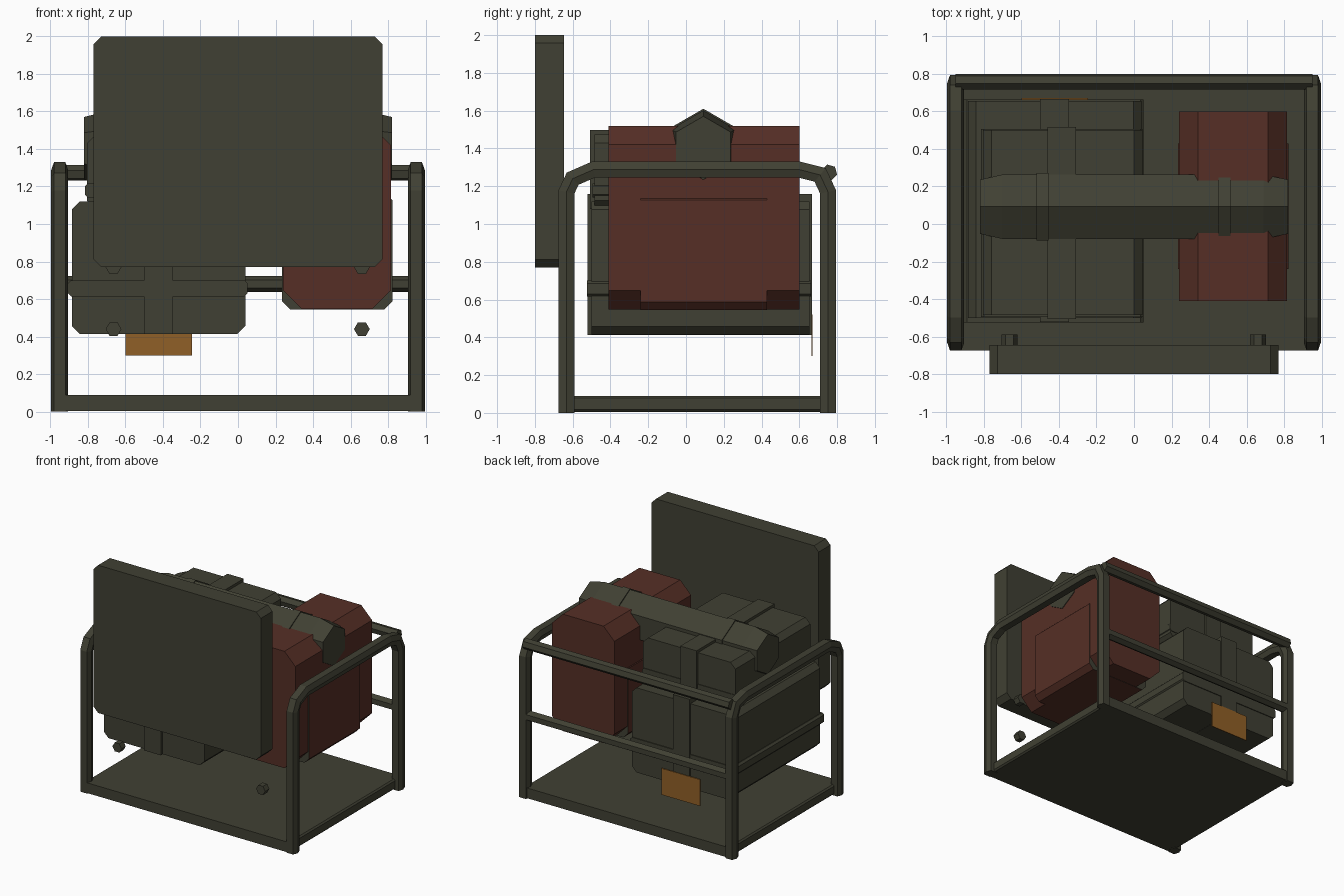
import bpy, bmesh, math
from mathutils import Vector

if "Cube" in bpy.data.objects:
    bpy.data.objects.remove(bpy.data.objects["Cube"])


def material(name, rgb):
    m = bpy.data.materials.new(name)
    m.diffuse_color = (*rgb, 1)
    m.use_nodes = True
    m.node_tree.nodes["Principled BSDF"].inputs["Base Color"].default_value = m.diffuse_color
    return m


GREEN = material("olive_drab", (0.051, 0.051, 0.033))
RED = material("rust_red", (0.092, 0.028, 0.019))
GOLD = material("brass", (0.28, 0.115, 0.02))


def skin(name, rings, mats):
    """Join equal-sized rings of points into a capped solid."""
    bm = bmesh.new()
    vs = [[bm.verts.new(p) for p in r] for r in rings]
    n = len(vs[0])
    for a, b in zip(vs, vs[1:]):
        for i in range(n):
            bm.faces.new((a[i], a[(i + 1) % n], b[(i + 1) % n], b[i]))
    bm.faces.new(vs[0][::-1])
    bm.faces.new(vs[-1])
    bmesh.ops.recalc_face_normals(bm, faces=bm.faces)
    me = bpy.data.meshes.new(name)
    bm.to_mesh(me)
    bm.free()
    for m in mats:
        me.materials.append(m)
    ob = bpy.data.objects.new(name, me)
    bpy.context.collection.objects.link(ob)
    return ob


def block(name, x, y, z, c=0.0, mats=(GREEN,)):
    """Box whose xz outline has corners cut by c, extruded along y."""
    (x0, x1), (z0, z1) = x, z
    if c:
        pts = [(x0 + c, z0), (x1 - c, z0), (x1, z0 + c), (x1, z1 - c),
               (x1 - c, z1), (x0 + c, z1), (x0, z1 - c), (x0, z0 + c)]
    else:
        pts = [(x0, z0), (x1, z0), (x1, z1), (x0, z1)]
    return skin(name, [[(px, py, pz) for px, pz in pts] for py in y], mats)


def hex_x(name, stations, cy, cz, turn=0.0):
    """Hexagonal bar along x from (x, radius) stations."""
    rings = []
    for x, r in stations:
        angles = [turn + math.pi / 6 + i * math.pi / 3 for i in range(6)]
        rings.append([(x, cy + r * math.cos(a), cz + r * math.sin(a)) for a in angles])
    return skin(name, rings, [GREEN])


# Base plate with slightly cut edges
block("base_plate", (-0.95, 0.95), (-0.675, 0.785), (0.005, 0.09), 0.012)

# Side hoops: a hexagonal tube swept along an arch
ARCH = [(-0.633, 0), (-0.633, 1.17), (-0.60, 1.24), (-0.49, 1.288),
        (0.60, 1.288), (0.71, 1.26), (0.752, 1.17), (0.752, 0)]
SECTION = [(-0.045, 0), (-0.03, 0.042), (0.03, 0.042),
           (0.045, 0), (0.03, -0.042), (-0.03, -0.042)]
path = [Vector(p) for p in ARCH]
for side, cx in (("left", -0.95), ("right", 0.95)):
    rings = []
    for i, p in enumerate(path):
        d0 = (p - path[max(i - 1, 0)]).normalized()
        d1 = (path[min(i + 1, len(path) - 1)] - p).normalized()
        d = (d0 + d1).normalized()
        n = Vector((-d.y, d.x))
        k = 1 / max(0.3, d.dot(d1 if d1.length else d0))
        rings.append([(cx + u, p.x + n.x * v * k, p.y + n.y * v * k) for u, v in SECTION])
    skin(side + "_frame_hoop", rings, [GREEN])

# Rear cross rails
hex_x("upper_rear_rail", [(-0.95, 0.043), (0.95, 0.043)], 0.758, 1.273, 0.25)
hex_x("lower_rear_rail", [(-0.95, 0.043), (0.95, 0.043)], 0.754, 0.68)

# Front panel and its bolts
block("front_panel", (-0.77, 0.77), (-0.80, -0.645), (0.77, 2.0), 0.042)
for i, (bx, bz) in enumerate([(-0.663, 0.44), (0.66, 0.44), (-0.663, 0.77), (0.66, 0.77)]):
    rings = [[(bx + 0.042 * math.cos(k * math.pi / 3), y, bz + 0.042 * math.sin(k * math.pi / 3))
              for k in range(6)] for y in (-0.645, -0.59)]
    skin(f"panel_bolt_{i + 1}", rings, [GREEN])

# Lower housing with belt, strap and brass plate
block("lower_housing", (-0.885, 0.04), (-0.50, 0.655), (0.415, 1.12), 0.042)
block("lower_housing_belt", (-0.905, 0.05), (-0.525, 0.662), (0.615, 0.70), 0.015)
block("lower_housing_strap", (-0.50, -0.345), (-0.522, 0.666), (0.413, 1.16))
block("brass_plate", (-0.60, -0.245), (0.664, 0.671), (0.30, 0.52), 0, [GOLD])

# Upper housing with belt and strap
block("upper_housing", (-0.805, 0.045), (-0.485, 0.50), (1.08, 1.475), 0.045)
block("upper_housing_belt", (-0.815, 0.05), (-0.495, 0.505), (1.14, 1.215), 0.015)
block("upper_housing_strap", (-0.46, -0.31), (-0.507, 0.518), (1.08, 1.497))

# Red engine block with a through core that is green on its ends
block("engine_block", (0.24, 0.815), (-0.41, 0.60), (0.547, 1.52), 0.1, [RED])
core = block("engine_core", (0.235, 0.822), (-0.24, 0.43), (0.545, 1.17), 0.042, [RED, GREEN])
for f in core.data.polygons:
    f.material_index = int(abs(f.normal.y) > 0.5)

# Tapered hexagonal tank across the top, with two bands
hex_x("tank", [(-0.82, 0.167), (-0.70, 0.198), (0.69, 0.198), (0.82, 0.167)], 0.092, 1.403)
for side, bx in (("left", -0.52), ("right", 0.45)):
    hex_x(side + "_tank_band", [(bx, 0.207), (bx + 0.065, 0.207)], 0.092, 1.403)
